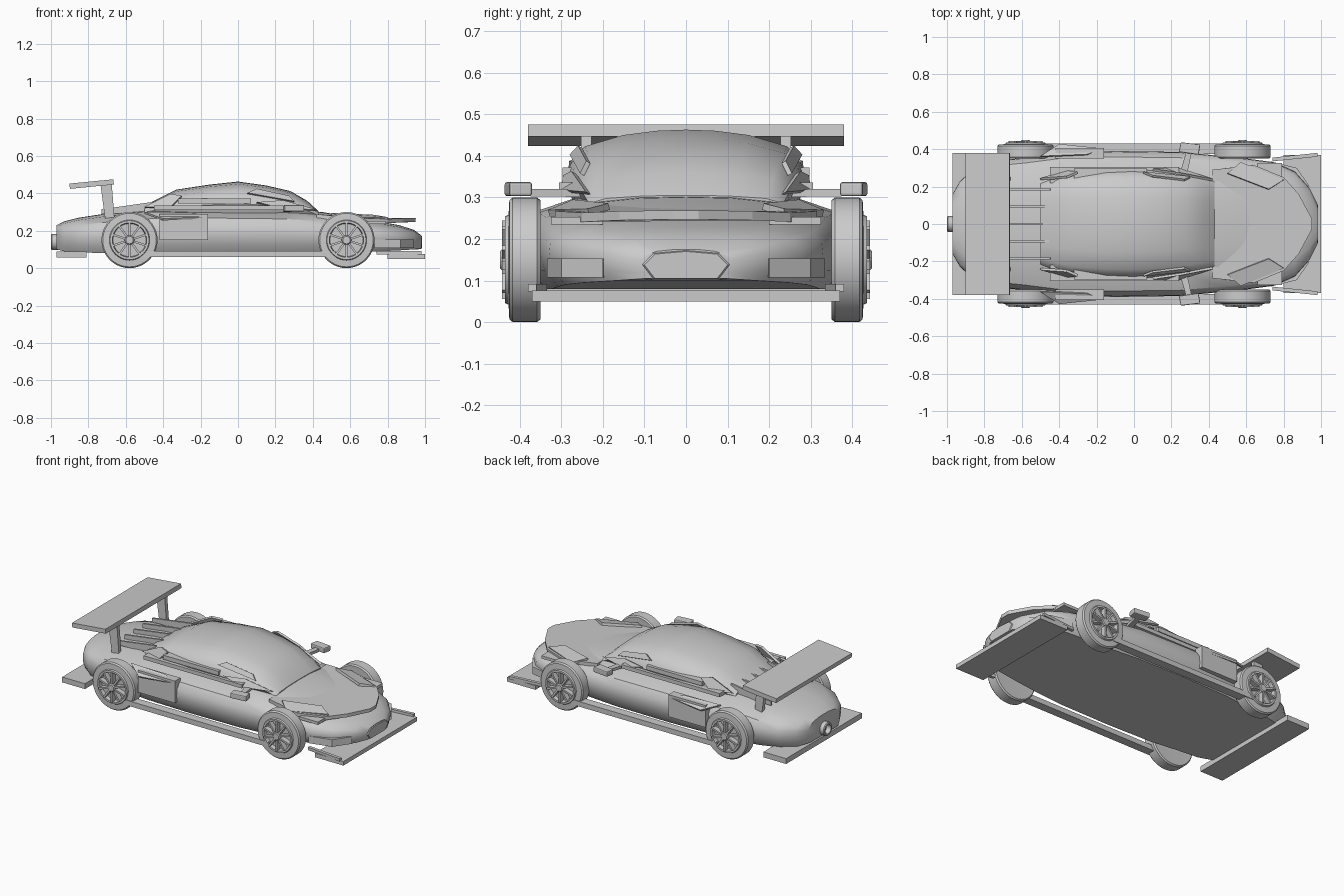
import bpy, bmesh, math

cube = bpy.data.objects.get("Cube")
if cube:
    bpy.data.objects.remove(cube, do_unlink=True)

GREY = (0.6, 0.6, 0.6, 1)
paint = bpy.data.materials.new("plain_grey")
paint.use_nodes = True
paint.diffuse_color = GREY
paint.node_tree.nodes["Principled BSDF"].inputs["Base Color"].default_value = GREY


def finish(name, bm, mirror=False, smooth=0, bevel=0, thick=0):
    bmesh.ops.recalc_face_normals(bm, faces=bm.faces)
    mesh = bpy.data.meshes.new(name)
    bm.to_mesh(mesh)
    bm.free()
    mesh.materials.append(paint)
    ob = bpy.data.objects.new(name, mesh)
    bpy.context.collection.objects.link(ob)
    if smooth:
        bpy.ops.object.select_all(action='DESELECT')
        ob.select_set(True)
        bpy.context.view_layer.objects.active = ob
        bpy.ops.object.shade_smooth_by_angle(angle=math.radians(smooth))
    if thick:
        mod = ob.modifiers.new("thickness", 'SOLIDIFY')
        mod.thickness, mod.offset = thick, 0
    if bevel:
        mod = ob.modifiers.new("bevel", 'BEVEL')
        mod.width, mod.segments = bevel, 2
    if mirror:
        mod = ob.modifiers.new("mirror", 'MIRROR')
        mod.use_axis = (False, True, False)
        mod.use_clip = False
        mod.use_mirror_merge = False
    return ob


def box(name, x, y, z, **opts):
    bm = bmesh.new()
    bmesh.ops.create_cube(bm, size=1)
    for v in bm.verts:
        for i, (a, b) in enumerate((x, y, z)):
            v.co[i] = (a + b) / 2 + v.co[i] * (b - a)
    return finish(name, bm, **opts)


def slab(name, points, thick, **opts):
    bm = bmesh.new()
    bm.faces.new([bm.verts.new(p) for p in points])
    return finish(name, bm, thick=thick, **opts)


def bridge(bm, rings, closed=False):
    for a, b in zip(rings, rings[1:]):
        n = len(a)
        for i in range(n):
            bm.faces.new((a[i], a[(i + 1) % n], b[(i + 1) % n], b[i]))


def loft(name, shape, stations, smooth):
    """Stations are (x, half width, bottom, top); shape is the left half outline."""
    outline = shape + [(-u, v) for u, v in reversed(shape) if u > 0]
    bm = bmesh.new()
    rings = [[bm.verts.new((x, u * w, lo + v * (hi - lo))) for u, v in outline]
             for x, w, lo, hi in stations]
    bridge(bm, rings)
    bm.faces.new(rings[0])
    bm.faces.new(rings[-1])
    return finish(name, bm, smooth=smooth)


def lathe(name, profile, centre, axis='y', sides=40, **opts):
    """Profile is (radius, position along axis), ending in caps."""
    bm = bmesh.new()
    rings = []
    for r, t in profile:
        ring = []
        for k in range(sides):
            a = math.tau * k / sides
            c, s = r * math.cos(a), r * math.sin(a)
            p = (centre[0] + c, t, centre[1] + s) if axis == 'y' else (t, centre[0] + c, centre[1] + s)
            ring.append(bm.verts.new(p))
        rings.append(ring)
    bridge(bm, rings)
    bm.faces.new(rings[0])
    bm.faces.new(rings[-1])
    return finish(name, bm, **opts)


# Main shell
loft("body_shell",
     [(0, 0), (0.88, 0), (0.97, 0.2), (1, 0.42), (0.99, 0.62), (0.92, 0.78), (0.65, 0.93), (0.3, 0.99), (0, 1)],
     [(-0.97, 0.16, 0.10, 0.23), (-0.93, 0.23, 0.09, 0.25), (-0.85, 0.30, 0.085, 0.27),
      (-0.72, 0.34, 0.08, 0.29), (-0.58, 0.355, 0.08, 0.31), (-0.4, 0.38, 0.08, 0.32),
      (-0.1, 0.39, 0.08, 0.32), (0.25, 0.385, 0.08, 0.315), (0.45, 0.365, 0.08, 0.30),
      (0.6, 0.35, 0.085, 0.275), (0.75, 0.33, 0.09, 0.25), (0.86, 0.28, 0.095, 0.23),
      (0.94, 0.19, 0.10, 0.205), (0.98, 0.11, 0.105, 0.175)], 35)

# Cabin with windscreen and roof
loft("cabin",
     [(0, 0), (0.95, 0), (1.03, 0.35), (0.98, 0.55), (0.86, 0.78), (0.53, 0.93), (0.25, 0.985), (0, 1)],
     [(-0.5, 0.21, 0.28, 0.335), (-0.42, 0.24, 0.28, 0.375), (-0.33, 0.262, 0.28, 0.42),
      (-0.15, 0.28, 0.28, 0.447), (0, 0.283, 0.28, 0.463), (0.15, 0.275, 0.28, 0.442),
      (0.28, 0.257, 0.28, 0.412), (0.37, 0.24, 0.28, 0.36), (0.43, 0.225, 0.27, 0.305)], 35)

# Side windows, sills and pillar blades
box("window_sill", (-0.45, 0.24), (0.22, 0.305), (0.312, 0.336), mirror=True)
box("side_window", (-0.32, 0.07), (0.22, 0.297), (0.345, 0.372), mirror=True)
slab("pillar_blade", [(0.05, 0.275, 0.40), (0.1, 0.255, 0.422), (0.27, 0.235, 0.385), (0.3, 0.25, 0.355)],
     0.012, mirror=True)
slab("rear_pillar_blade", [(-0.5, 0.24, 0.325), (-0.36, 0.25, 0.395), (-0.3, 0.275, 0.385), (-0.36, 0.28, 0.325)],
     0.014, mirror=True)
slab("front_window_blade", [(0.1, 0.29, 0.35), (0.24, 0.27, 0.36), (0.42, 0.235, 0.31), (0.24, 0.295, 0.315)],
     0.014, mirror=True)

# Hood plate with overhanging edge
hood = [(0.42, 0.29, 0.277), (0.64, 0.315, 0.256), (0.8, 0.25, 0.252), (0.88, 0.16, 0.256), (0.95, 0.03, 0.258)]
slab("hood_plate", hood + [(x, -y, z) for x, y, z in reversed(hood)], 0.022)
slab("fender_blade", [(0.5, 0.27, 0.287), (0.57, 0.33, 0.262), (0.8, 0.235, 0.265), (0.72, 0.185, 0.278)],
     0.016, mirror=True)
box("headlight", (0.66, 0.79), (0.2, 0.325), (0.235, 0.253), mirror=True)

# Nose and front bumper
loft("nose_wedge", [(0, 0), (0.75, 0), (1, 0.5), (0.75, 0.9), (0, 1)],
     [(0.85, 0.17, 0.1, 0.2), (0.96, 0.125, 0.1, 0.182), (0.985, 0.1, 0.105, 0.17)], 25)
slab("bumper_vent", [(0.73, 0.335, 0.13), (0.87, 0.30, 0.13), (0.94, 0.2, 0.13), (0.85, 0.19, 0.13)],
     0.045, mirror=True)

# Splitter, rear plate and canards
box("front_splitter", (0.8, 1.0), (-0.37, 0.37), (0.05, 0.076))
slab("front_canard", [(0.74, 0.335, 0.083), (0.98, 0.36, 0.083), (0.98, 0.38, 0.083), (0.74, 0.355, 0.083)],
     0.018, mirror=True)
box("rear_plate", (-0.97, -0.81), (-0.38, 0.38), (0.056, 0.09))

# Side skirts and intake panels
box("side_skirt", (-0.52, 0.52), (0.375, 0.43), (0.06, 0.092), mirror=True)
box("intake_panel", (-0.42, -0.16), (0.35, 0.405), (0.15, 0.29), mirror=True)
slab("intake_blade", [(-0.5, 0.36, 0.295), (-0.4, 0.425, 0.26), (-0.16, 0.4, 0.27), (-0.25, 0.37, 0.293)],
     0.012, mirror=True)

# Rear wing on two struts
slab("rear_wing", [(-0.9, -0.38, 0.438), (-0.9, 0.38, 0.438), (-0.665, 0.38, 0.461), (-0.665, -0.38, 0.461)], 0.028)
slab("wing_strut", [(-0.735, 0.24, 0.445), (-0.675, 0.24, 0.45), (-0.66, 0.24, 0.26), (-0.71, 0.24, 0.26)],
     0.025, mirror=True)

# Engine cover fins
for i in range(5):
    y = (i - 2) * 0.092
    slab("engine_fin", [(-0.73, y, 0.29), (-0.73, y, 0.315), (-0.45, y, 0.355), (-0.43, y, 0.3)], 0.012)

# Exhaust pipe
lathe("exhaust", [(0.042, -0.94), (0.042, -0.995), (0.038, -1.0), (0.028, -1.0), (0.026, -0.97)],
      (0, 0.14), axis='x', sides=24, smooth=35)

# Door mirrors
slab("mirror_arm", [(0.24, 0.25, 0.31), (0.28, 0.25, 0.31), (0.31, 0.39, 0.312), (0.28, 0.39, 0.312)],
     0.018, mirror=True)
slab("mirror_housing", [(0.24, 0.385, 0.32), (0.345, 0.37, 0.32), (0.355, 0.425, 0.32), (0.25, 0.437, 0.32)],
     0.034, mirror=True, bevel=0.006)

# Wheels with ten-spoke rims
for end, cx in (("front", 0.58), ("rear", -0.58)):
    lathe(end + "_tyre", [(0.09, 0.352), (0.143, 0.35), (0.15, 0.358), (0.15, 0.417), (0.143, 0.425),
                          (0.108, 0.427), (0.104, 0.436), (0.092, 0.436), (0.088, 0.412)],
          (cx, 0.15), mirror=True, smooth=35)
    lathe(end + "_hub", [(0.026, 0.40), (0.026, 0.442), (0.02, 0.448)], (cx, 0.15), sides=20, mirror=True, smooth=35)
    bm = bmesh.new()
    for k in range(10):
        a = math.tau * (k + 0.5) / 10
        part = bmesh.ops.create_cube(bm, size=1)["verts"]
        for v in part:
            r = 0.057 + v.co.x * 0.075
            t = v.co.z * 0.011
            v.co = (cx + r * math.cos(a) - t * math.sin(a), 0.425 + v.co.y * 0.036,
                    0.15 + r * math.sin(a) + t * math.cos(a))
    finish(end + "_spokes", bm, mirror=True)
